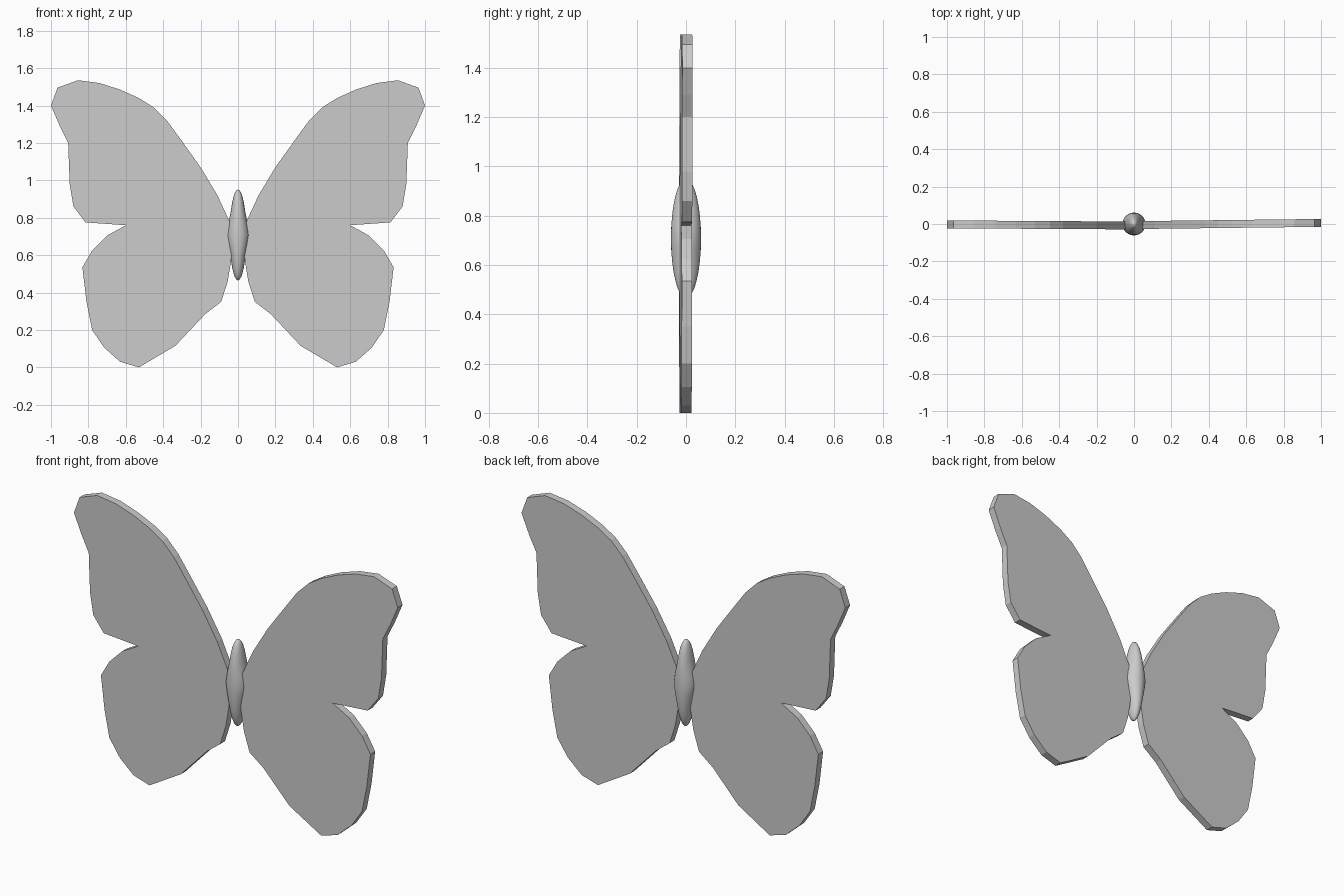
import bpy, bmesh, math

if "Cube" in bpy.data.objects:
    bpy.data.objects.remove(bpy.data.objects["Cube"])

grey = bpy.data.materials.new("plain grey")
grey.diffuse_color = (0.6, 0.6, 0.6, 1)
grey.use_nodes = True
grey.node_tree.nodes["Principled BSDF"].inputs["Base Color"].default_value = grey.diffuse_color

# Outline of one wing pair (x outward, z up), from the upper root round the tip
OUTLINE = [
    (.045, .78), (.11, .92), (.20, 1.07), (.30, 1.21), (.38, 1.32), (.45, 1.39),
    (.53, 1.44), (.63, 1.485), (.74, 1.52), (.855, 1.535), (.965, 1.495), (1, 1.4),
    (.953, 1.29), (.908, 1.2), (.90, .98), (.88, .86), (.815, .775), (.60, .76),
    (.70, .705), (.78, .625), (.832, .535), (.81, .35), (.78, .20), (.715, .105),
    (.63, .03), (.53, 0), (.335, .115), (.175, .285), (.09, .35), (.055, .46),
    (.037, .57), (.03, .66)]
THICK = 0.042


def finish(bm, name):
    bmesh.ops.recalc_face_normals(bm, faces=bm.faces)
    mesh = bpy.data.meshes.new(name)
    bm.to_mesh(mesh)
    bm.free()
    mesh.materials.append(grey)
    obj = bpy.data.objects.new(name, mesh)
    bpy.context.collection.objects.link(obj)
    return obj


def wing(name, side, root_y, tip_y):
    """Flat slab that leans slightly from root to tip."""
    bm = bmesh.new()
    verts = [bm.verts.new((side * x, root_y + (tip_y - root_y) * x - THICK / 2, z))
             for x, z in OUTLINE]
    face = bm.faces.new(verts)
    ext = bmesh.ops.extrude_face_region(bm, geom=[face])
    moved = [g for g in ext["geom"] if isinstance(g, bmesh.types.BMVert)]
    bmesh.ops.translate(bm, verts=moved, vec=(0, THICK, 0))
    return finish(bm, name)


wing("left_wings", -1, -.008, -.002)
wing("right_wings", 1, -.006, .006)

# Body: tall ellipsoid, pinched sideways above and below the waist
bm = bmesh.new()
bmesh.ops.create_uvsphere(bm, u_segments=32, v_segments=16, radius=1)
for v in bm.verts:
    pinch = 0.72 + 0.28 * max(0, 1 - abs(v.co.z) / 0.5)
    v.co = (v.co.x * .062 * pinch, v.co.y * .061, .708 + v.co.z * .243)
body = finish(bm, "body")
for p in body.data.polygons:
    p.use_smooth = True
